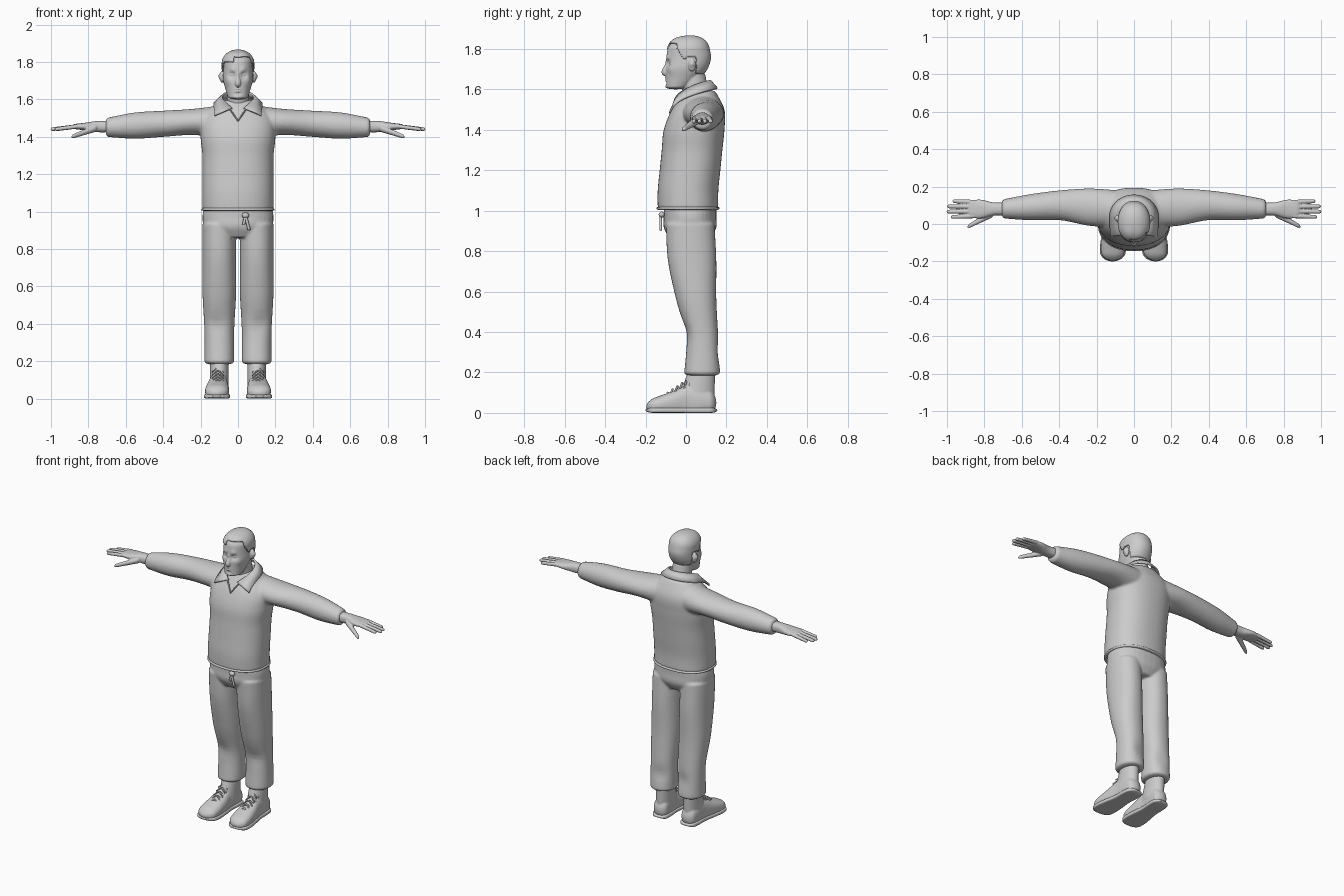
import bpy, bmesh, math
from mathutils import Vector, Matrix

if "Cube" in bpy.data.objects:
    bpy.data.objects.remove(bpy.data.objects["Cube"])

GREY = (0.6, 0.6, 0.6, 1)
grey = bpy.data.materials.new("plain grey")
grey.use_nodes = True
grey.diffuse_color = GREY
grey.node_tree.nodes["Principled BSDF"].inputs["Base Color"].default_value = GREY


def sample(values, t):
    """Spline through evenly spaced values; a single number stays constant."""
    if not isinstance(values, tuple):
        return values
    last = len(values) - 1
    i = min(int(t * last), last - 1)
    f = t * last - i
    b, c = values[i], values[i + 1]
    a = values[i - 1] if i > 0 else b + b - c
    d = values[i + 2] if i + 2 <= last else c + c - b
    return b + f / 2 * (c - a + f * (2 * a - 5 * b + 4 * c - d + f * (3 * (b - c) + d - a)))


def dome(t, ends):
    """Shrink factor that rounds off both ends of a loft."""
    near = min(t / ends[0], (1 - t) / ends[1], 1)
    return max(math.sqrt(max(1 - (1 - near) ** 2, 0)), 0.02)


def loft(bm, axis, x=0, y=0, z=0, wide=0, deep=0, ends=(.02, .02), both=False, power=2,
         rows=40, segs=32):
    """Skin ellipses set across an axis; every measure may vary along the way."""
    u, v = {"z": (0, 1), "x": (1, 2), "y": (0, 2)}[axis]
    for side in ((1, -1) if both else (1,)):
        loops = []
        for row in range(rows + 1):
            t = (1 - math.cos(math.pi * row / rows)) / 2
            centre = [sample(m, t) for m in (x, y, z)]
            half_u, half_v = (sample(m, t) * dome(t, ends) for m in (wide, deep))
            loop = []
            for k in range(segs):
                c, s = math.cos(math.tau * k / segs), math.sin(math.tau * k / segs)
                p = centre.copy()
                p[u] += half_u * math.copysign(abs(c) ** (2 / power), c)
                p[v] += half_v * math.copysign(abs(s) ** (2 / power), s)
                loop.append(bm.verts.new((p[0] * side, p[1], p[2])))
            loops.append(loop)
        for lower, upper in zip(loops, loops[1:]):
            for k in range(segs):
                n = (k + 1) % segs
                bm.faces.new((lower[k], lower[n], upper[n], upper[k]))
        bm.faces.new(loops[0])
        bm.faces.new(loops[-1])


def ball(bm, centre, size, both=False):
    for side in ((1, -1) if both else (1,)):
        place = Matrix.Translation((centre[0] * side, centre[1], centre[2]))
        bmesh.ops.create_uvsphere(bm, u_segments=24, v_segments=16, radius=1,
                                  matrix=place @ Matrix.Diagonal((*size, 1)))


def push(bm, centre, radius, sideways=0, back=0, up=0):
    """Soft sculpting stroke, mirrored left and right."""
    for v in bm.verts:
        distance = (Vector((abs(v.co.x), v.co.y, v.co.z)) - Vector(centre)).length
        weight = math.exp(-(distance / radius) ** 2)
        v.co += weight * Vector((math.copysign(sideways, v.co.x), back, up))


def finish(name, bm, voxel=0, relax=3, thickness=0):
    """Turn the mesh into an object, optionally fused into one skin or thickened."""
    bmesh.ops.recalc_face_normals(bm, faces=bm.faces[:])
    mesh = bpy.data.meshes.new(name)
    bm.to_mesh(mesh)
    bm.free()
    mesh.materials.append(grey)
    mesh.shade_smooth()
    part = bpy.data.objects.new(name, mesh)
    bpy.context.collection.objects.link(part)
    if voxel:
        fuse = part.modifiers.new("Fuse", "REMESH")
        fuse.mode, fuse.voxel_size, fuse.use_smooth_shade = "VOXEL", voxel, True
        soften = part.modifiers.new("Soften", "SMOOTH")
        soften.factor, soften.iterations = .5, relax
    if thickness:
        shell = part.modifiers.new("Thickness", "SOLIDIFY")
        shell.thickness, shell.offset = thickness, 1


# Sweater: body and sleeves fused together
bm = bmesh.new()
loft(bm, "z", z=(1, 1.6), y=(.01, .01, .02, .03, .04, .06, .07), power=2.3, segs=48,
     wide=(.19, .19, .19, .19, .2, .19, .09), deep=(.15, .15, .15, .15, .15, .13, .07))
loft(bm, "x", x=(.08, .71), y=(.08, .09, .1, .09, .08), z=(1.48, 1.48, 1.47, 1.46, 1.45),
     wide=(.1, .1, .08, .07, .05), deep=(.09, .07, .07, .07, .05), both=True)
finish("sweater", bm, voxel=.008, relax=5)

# Sweater hem band
bm = bmesh.new()
loft(bm, "z", z=(1, 1.03), y=.01, wide=.194, deep=.155, ends=(.2, .5), power=2.3, segs=64, rows=12)
finish("sweater_hem", bm)

# Trousers: hips and legs fused together
bm = bmesh.new()
loft(bm, "z", z=(.86, 1.03), y=.02, wide=(.13, .18, .19, .18), deep=(.1, .13, .13, .13), power=2.3)
loft(bm, "z", x=.1, z=(.18, .95), y=(.08, .08, .05, .03, .02), wide=(.08, .08, .09, .09, .09),
     deep=(.09, .08, .1, .12, .12), both=True, power=2.2)
push(bm, (.12, 0, .4), .05, back=.01)
push(bm, (.08, .16, .3), .05, back=-.01)
finish("trousers", bm, voxel=.007, relax=4)

# Waist tie: knot and two hanging ends
bm = bmesh.new()
ball(bm, (.04, -.12, .98), (.02, .015, .015))
for end, low in ((.03, .93), (.06, .9)):
    loft(bm, "z", x=(end, .04), y=-.125, z=(low, .98), wide=.008, deep=.006, rows=8, segs=10)
finish("waist_tie", bm)


def add_skull(bm):
    loft(bm, "z", z=(1.6, 1.86), y=(-.05, -.02, 0, .01, .01, .02), segs=96, power=2.15,
         wide=(.05, .066, .08, .08, .08, .08), deep=(.05, .08, .1, .107, .1, .1), ends=(.05, .25))


# Head: sculpted face, neck and dished ears
bm = bmesh.new()
add_skull(bm)
push(bm, (.03, -.09, 1.73), .017, back=.016)
push(bm, (.03, -.09, 1.757), .016, back=-.006)
push(bm, (.05, -.07, 1.7), .02, back=-.004, sideways=.003)
push(bm, (0, -.1, 1.63), .016, back=.006)
push(bm, (0, -.09, 1.61), .018, back=-.006)
for lip_height in (1.643, 1.656):
    ball(bm, (0, -.09, lip_height), (.025, .014, .006))
loft(bm, "z", y=(-.1, -.1, -.09, -.09), z=(1.665, 1.75), wide=(.014, .016, .01, .008),
     deep=(.02, .02, .015, .01), ends=(.2, .1), segs=20, rows=20)
ball(bm, (.03, -.075, 1.733), (.014, .01, .01), both=True)
ball(bm, (.085, .03, 1.72), (.012, .02, .032), both=True)
push(bm, (.1, .03, 1.725), .014, sideways=-.01)
loft(bm, "z", z=(1.5, 1.68), y=(.065, .03), wide=(.065, .056), deep=.064)
finish("head", bm, voxel=.0035)


def hairline(x, y):
    """Height of the hair edge: front, temple, above the ear, nape."""
    if y < -.04:
        return 1.82 if x > -.02 else 1.8
    if y < 0:
        return 1.74 - 1.5 * y
    return 1.765 if y < .05 else 1.68


# Hair: skull cap trimmed along the hairline
bm = bmesh.new()
add_skull(bm)
bare = []
for face in bm.faces:
    middle = face.calc_center_median()
    if middle.z < hairline(middle.x, middle.y):
        bare.append(face)
bmesh.ops.delete(bm, geom=bare, context="FACES")
push(bm, (.03, -.06, 1.84), .035, up=.006)
finish("hair", bm, thickness=.007)

# Shirt collar: folded strip swept around the neck, dropping to the front points
bm = bmesh.new()
pairs = []
for step in range(-16, 17):
    t = step / 16
    angle = 2.75 * t
    drop = .09 * t * t
    flare = math.sin(max(min(angle, math.pi / 2), -math.pi / 2))
    top = (.08 * math.sin(angle), .03 + .085 * math.cos(angle), 1.64 - drop)
    edge = (.125 * flare, .04 + .11 * math.cos(angle), 1.6 - drop)
    pairs.append((bm.verts.new(top), bm.verts.new(edge)))
for here, there in zip(pairs, pairs[1:]):
    bm.faces.new((here[0], here[1], there[1], there[0]))
finish("shirt_collar", bm, thickness=.01)

# V neckline trim
bm = bmesh.new()
loft(bm, "x", x=(0, .055), y=(-.078, -.04), z=(1.485, 1.565), wide=.007, deep=.007, both=True,
     rows=10, segs=12)
finish("neckline_trim", bm)

# Hands: palm, fingers and thumb fused
bm = bmesh.new()
loft(bm, "x", x=(.68, .89), y=.08, z=1.455, wide=(.035, .035, .05, .045),
     deep=(.03, .03, .02, .012), ends=(.1, .1), both=True, power=2.4)
for finger, tip in enumerate((.98, 1.002, 1, .97)):
    spread = finger - 1.5
    loft(bm, "x", x=(.85, tip), y=(.08 + .025 * spread, .08 + .028 * spread), z=(1.457, 1.44),
         wide=(.012, .01), deep=(.012, .01), ends=(.05, .08), both=True, segs=16)
loft(bm, "x", x=(.75, .89), y=(.06, -.015), z=(1.45, 1.4), wide=(.022, .011), deep=(.02, .011),
     ends=(.1, .1), both=True, segs=16)
finish("hands", bm, voxel=.0035, relax=2)

# Shoe uppers with ankle shafts, flat underneath
bm = bmesh.new()
loft(bm, "y", x=(.115, .1), y=(-.197, .15), z=(.03, .04, .05, .06, .06, .05), power=2.4,
     wide=(.055, .064, .06, .05, .05, .045), deep=(.03, .045, .06, .08, .07, .05),
     ends=(.12, .1), both=True)
loft(bm, "z", x=.1, y=(.05, .08), z=(.06, .22), wide=.05, deep=(.09, .065), both=True)
for v in bm.verts:
    v.co.z = max(v.co.z, .012)
finish("shoe_uppers", bm, voxel=.005)

# Shoe soles
bm = bmesh.new()
loft(bm, "y", x=(.115, .1), y=(-.2, .155), z=.013, wide=(.06, .07, .064, .054, .055, .05),
     deep=.013, ends=(.12, .1), both=True, power=5)
finish("shoe_soles", bm)

# Crossed laces up the instep
bm = bmesh.new()
for row in range(5):
    y, z = -.09 + .024 * row, .096 + .016 * row
    for slant in (.01, -.01):
        loft(bm, "x", x=(.075, .14), y=(y + slant, y - slant), z=(z - .02, z + .004, z - .02),
             wide=.005, deep=.005, both=True, rows=12, segs=8)
finish("laces", bm)
